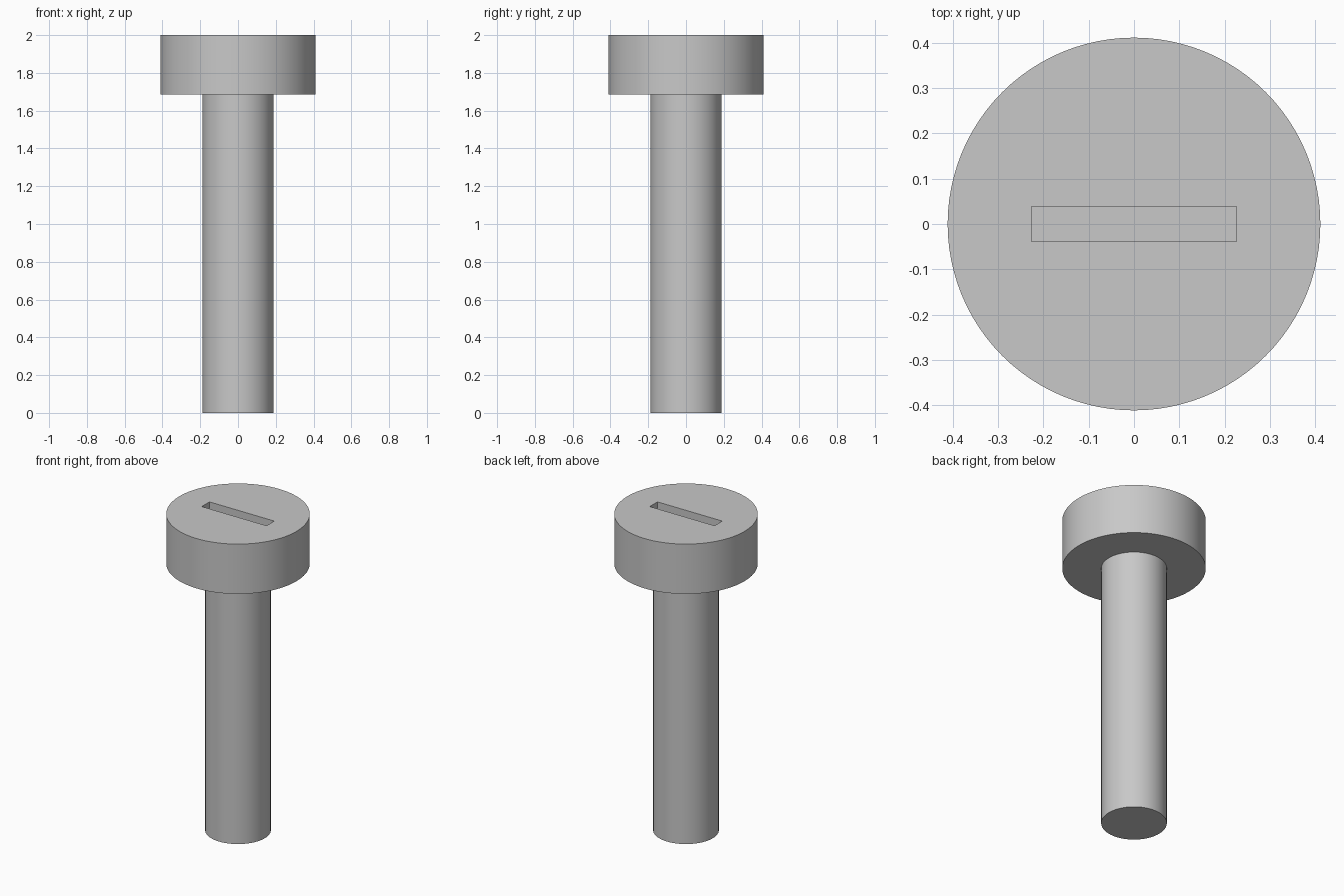
import bpy
import math

if "Cube" in bpy.data.objects:
    bpy.data.objects.remove(bpy.data.objects["Cube"], do_unlink=True)

HEAD_RADIUS, SHAFT_RADIUS = 0.411, 0.188
HEIGHT, HEAD_BASE = 2.0, 1.685
SLOT_LENGTH, SLOT_WIDTH, SLOT_DEPTH = 0.453, 0.077, 0.15

# Plain grey metal
steel = bpy.data.materials.new("grey_steel")
steel.use_nodes = True
grey = (0.58, 0.58, 0.58, 1)
steel.diffuse_color = grey
steel.node_tree.nodes["Principled BSDF"].inputs["Base Color"].default_value = grey


def cylinder(name, radius, bottom, top):
    bpy.ops.mesh.primitive_cylinder_add(
        vertices=96, radius=radius, depth=top - bottom,
        location=(0, 0, (bottom + top) / 2))
    part = bpy.context.object
    part.name = name
    part.data.materials.append(steel)
    return part


# Shaft and head
shaft = cylinder("shaft", SHAFT_RADIUS, 0, HEAD_BASE)
head = cylinder("head", HEAD_RADIUS, HEAD_BASE, HEIGHT)

# Straight driver slot cut into the top of the head
bpy.ops.mesh.primitive_cube_add(size=1, location=(0, 0, HEIGHT))
cutter = bpy.context.object
cutter.name = "slot_cutter"
cutter.scale = (SLOT_LENGTH, SLOT_WIDTH, 2 * SLOT_DEPTH)
cutter.hide_render = True
cutter.data.materials.append(steel)
bpy.context.view_layer.update()

slot = head.modifiers.new("slot", "BOOLEAN")
slot.operation = "DIFFERENCE"
slot.solver = "EXACT"
slot.object = cutter
bpy.context.view_layer.objects.active = head
bpy.ops.object.modifier_apply(modifier=slot.name)
bpy.data.objects.remove(cutter, do_unlink=True)

# Round sides smooth, rims and slot edges sharp
bpy.ops.object.select_all(action="DESELECT")
for part in (shaft, head):
    part.select_set(True)
bpy.context.view_layer.objects.active = head
bpy.ops.object.shade_smooth_by_angle(angle=math.radians(30))
